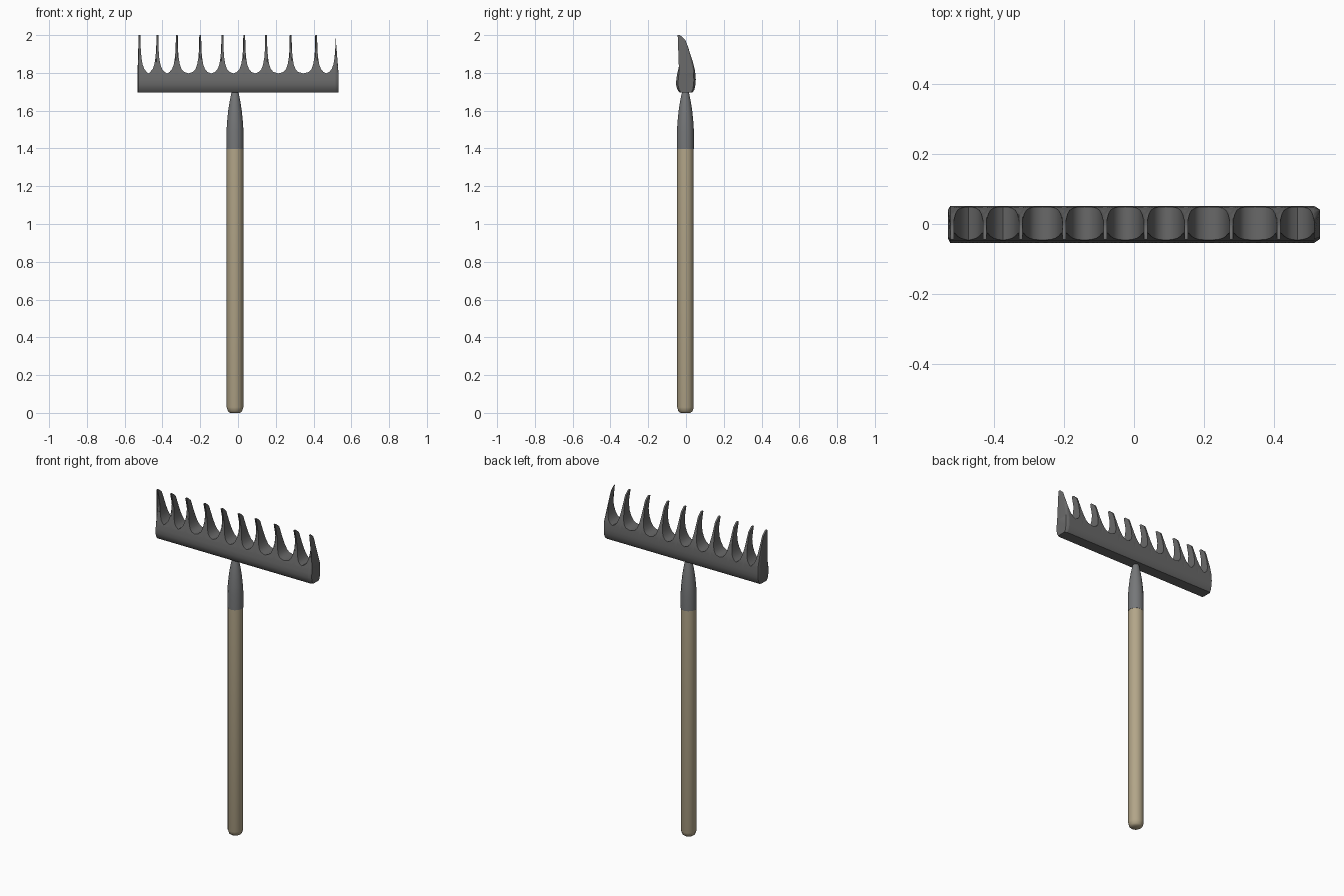
import bpy, bmesh, math

if "Cube" in bpy.data.objects:
    bpy.data.objects.remove(bpy.data.objects["Cube"])


def material(name, rgb):
    m = bpy.data.materials.new(name)
    m.diffuse_color = (*rgb, 1)
    m.use_nodes = True
    m.node_tree.nodes["Principled BSDF"].inputs["Base Color"].default_value = m.diffuse_color
    return m


def finish(name, bm, mat, angle):
    bmesh.ops.recalc_face_normals(bm, faces=bm.faces)
    me = bpy.data.meshes.new(name)
    bm.to_mesh(me)
    bm.free()
    ob = bpy.data.objects.new(name, me)
    bpy.context.collection.objects.link(ob)
    me.materials.append(mat)
    bpy.ops.object.select_all(action='DESELECT')
    ob.select_set(True)
    bpy.context.view_layer.objects.active = ob
    bpy.ops.object.shade_smooth_by_angle(angle=math.radians(angle))
    return ob


def loft(name, rings, mat, angle=40):
    """Skin closed rings of equal length and cap both ends."""
    bm = bmesh.new()
    rows = [[bm.verts.new(p) for p in ring] for ring in rings]
    n = len(rows[0])
    for a, b in zip(rows, rows[1:]):
        for i in range(n):
            j = (i + 1) % n
            bm.faces.new((a[i], a[j], b[j], b[i]))
    bm.faces.new(rows[0])
    bm.faces.new(rows[-1])
    return finish(name, bm, mat, angle)


def turned(name, profile, mat, sides=12, cx=-0.016, cy=-0.003):
    """Round part from (radius, z) pairs."""
    rings = [[(cx + r * math.cos(2 * math.pi * i / sides),
               cy + r * math.sin(2 * math.pi * i / sides), z)
              for i in range(sides)] for r, z in profile]
    return loft(name, rings, mat)


def interp(table, z):
    for (z0, a), (z1, b) in zip(table, table[1:]):
        if z <= z1:
            return a + (b - a) * (z - z0) / (z1 - z0)
    return table[-1][1]


wood = material("wood", (0.45, 0.38, 0.25))
iron = material("iron", (0.14, 0.14, 0.14))
steel = material("steel", (0.18, 0.185, 0.19))

# wooden handle with chamfered butt
turned("handle", [(0.026, 0.0), (0.037, 0.008), (0.044, 0.03), (0.044, 1.4)], wood)

# metal socket tapering up to the head
turned("socket", [(0.045, 1.398), (0.045, 1.49), (0.042, 1.54), (0.036, 1.6),
                  (0.029, 1.645), (0.02, 1.69), (0.015, 1.71)], steel)

# side profile of the head: y of front and back surfaces by height
FRONT = [(1.697, -0.034), (1.71, -0.045), (1.74, -0.054), (1.79, -0.048),
         (1.84, -0.036), (1.885, -0.027), (1.92, -0.025), (1.95, -0.027),
         (1.98, -0.035), (2.0, -0.044)]
BACK = [(1.697, 0.034), (1.71, 0.044), (1.75, 0.053), (1.81, 0.048),
        (1.86, 0.036), (1.90, 0.022), (1.94, 0.010), (1.97, -0.001),
        (1.985, -0.010), (2.0, -0.032)]

# tine centres and the flare of one tine: half width, height
TINES = [-0.521, -0.427, -0.324, -0.2, -0.083, 0.033, 0.149, 0.279, 0.414, 0.521]
FLARE = [(0.005, 2.0), (0.006, 1.93), (0.010, 1.88), (0.016, 1.845),
         (0.025, 1.82), (0.038, 1.805)]

# stations along the head: x, top height, thickness scale
stations = [(-0.532, 1.80, 0.8), (-0.526, 2.0, 1)]
for k, x in enumerate(TINES):
    if k > 0:
        stations.append(((x + TINES[k - 1]) / 2, 1.797, 1))
        stations += [(x - d, h, 1) for d, h in reversed(FLARE)]
    if k < len(TINES) - 1:
        stations += [(x + d, h, 1) for d, h in FLARE]
stations.append((0.532, 1.80, 0.8))


def section(x, top, s):
    zs = [1.697, 1.71, 1.74, 1.765, 1.79]
    zs += [1.79 + (top - 1.79) * i / 9 for i in range(1, 10)]
    front = [(x, s * interp(FRONT, z), z) for z in zs]
    back = [(x, s * interp(BACK, z), z) for z in zs]
    return front + back[::-1]


# toothed rake head
loft("rake_head", [section(*st) for st in stations], iron, 45)
